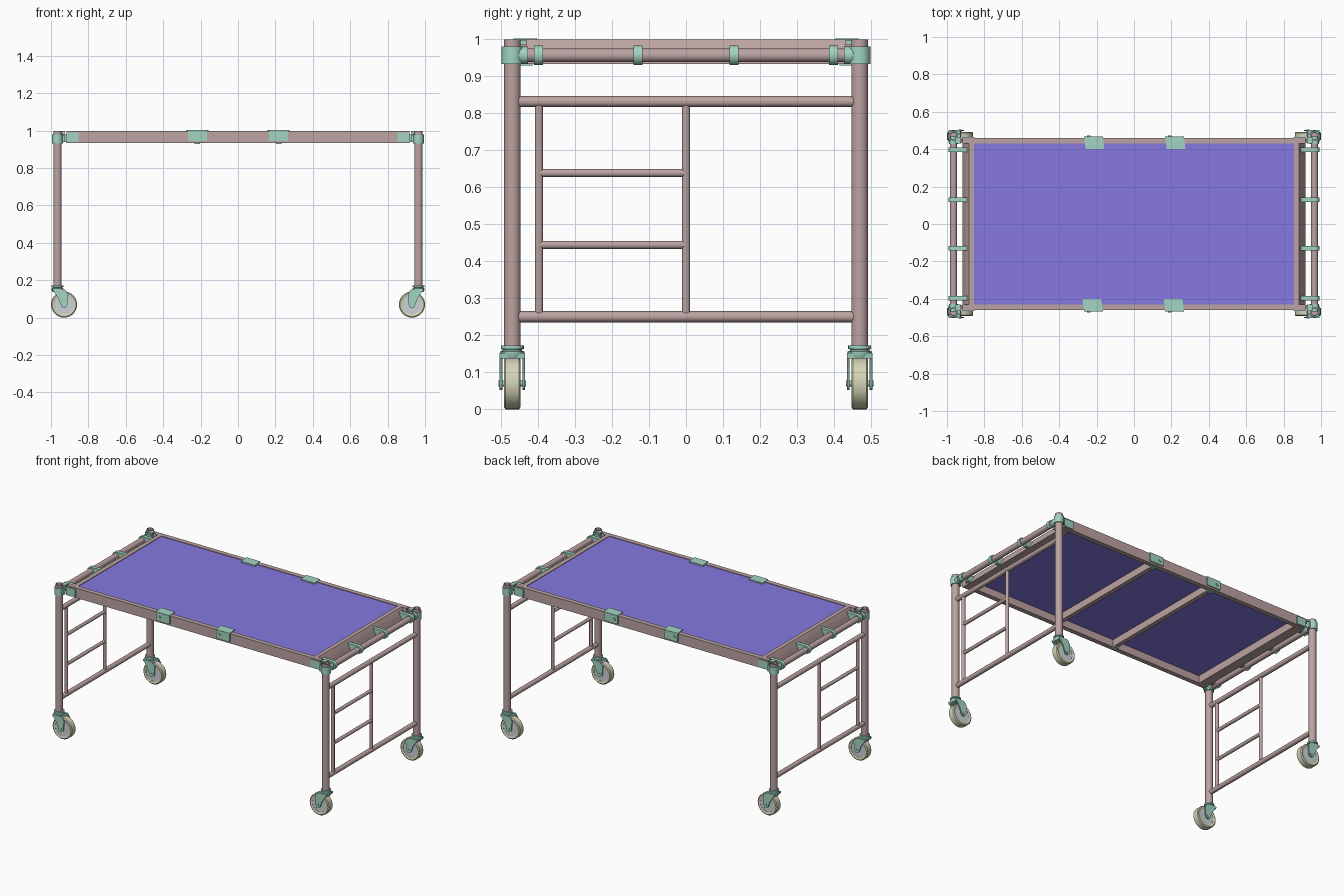
import bpy, bmesh
from math import sin, cos, pi, radians
from mathutils import Vector

if "Cube" in bpy.data.objects:
    bpy.data.objects.remove(bpy.data.objects["Cube"])


def material(name, rgb):
    m = bpy.data.materials.new(name)
    m.diffuse_color = (*rgb, 1)
    m.use_nodes = True
    m.node_tree.nodes["Principled BSDF"].inputs["Base Color"].default_value = m.diffuse_color
    return m


PINK = material("frame_paint", (0.50, 0.37, 0.36))
TEAL = material("fittings", (0.36, 0.66, 0.54))
DECK = material("deck_blue", (0.24, 0.19, 0.75))
TYRE = material("tyre_cream", (0.66, 0.66, 0.48))
GREY = material("hub_grey", (0.60, 0.65, 0.68))


def finish(name, bm, mat, smooth=True):
    bmesh.ops.recalc_face_normals(bm, faces=bm.faces[:])
    me = bpy.data.meshes.new(name)
    bm.to_mesh(me)
    bm.free()
    me.materials.append(mat)
    ob = bpy.data.objects.new(name, me)
    bpy.context.collection.objects.link(ob)
    if smooth:
        bpy.ops.object.select_all(action='DESELECT')
        bpy.context.view_layer.objects.active = ob
        ob.select_set(True)
        bpy.ops.object.shade_smooth_by_angle(angle=radians(35))
    return ob


def box(name, lo, hi, mat):
    bm = bmesh.new()
    bmesh.ops.create_cube(bm, size=1)
    for v in bm.verts:
        v.co = Vector([(a + b) / 2 + c * (b - a) for a, b, c in zip(lo, hi, v.co)])
    return finish(name, bm, mat, False)


def prism(name, pts, a, b, mat):
    """Extrude an x-z outline along y from a to b."""
    bm = bmesh.new()
    f = bm.faces.new([bm.verts.new((x, a, z)) for x, z in pts])
    new = bmesh.ops.extrude_face_region(bm, geom=[f])["geom"]
    for v in new:
        if isinstance(v, bmesh.types.BMVert):
            v.co.y = b
    return finish(name, bm, mat)


def lathe(name, prof, origin, axis, mat, n=24):
    """Revolve (radius, distance) points around an axis; loop is closed."""
    bm = bmesh.new()
    q = Vector((0, 0, 1)).rotation_difference(Vector(axis))
    rings = [[bm.verts.new(q @ Vector((r * cos(2 * pi * i / n), r * sin(2 * pi * i / n), d))
                           + Vector(origin)) for i in range(n)] for r, d in prof]
    for k in range(len(rings)):
        A, B = rings[k], rings[(k + 1) % len(rings)]
        for i in range(n):
            j = (i + 1) % n
            bm.faces.new((A[i], A[j], B[j], B[i]))
    bmesh.ops.remove_doubles(bm, verts=bm.verts[:], dist=1e-5)
    return finish(name, bm, mat)


def rod(name, p, q, r, mat, inner=0.0, n=20):
    d = Vector(q) - Vector(p)
    L = d.length
    return lathe(name, [(inner, 0), (r, 0), (r, L), (inner, L)], p, d.normalized(), mat, n)


PX, PY = 0.965, 0.469      # corner post position
WX, WZ = 0.93, 0.07        # wheel axle

for sx in (-1, 1):
    X = sx * PX
    # end frame: horizontal tubes and offset ladder
    rod("end_lower_rail", (X, -PY, 0.25), (X, PY, 0.25), 0.015, PINK)
    rod("end_upper_rail", (X, -PY, 0.831), (X, PY, 0.831), 0.015, PINK)
    rod("end_top_tube", (X, -PY, 0.956), (X, PY, 0.956), 0.0185, PINK)
    for y in (-0.397, 0):
        rod("ladder_upright", (X, y, 0.255), (X, y, 0.825), 0.011, PINK)
    for z in (0.444, 0.638):
        rod("ladder_rung", (X, -0.397, z), (X, 0, z), 0.011, PINK)

    # sloping end beam of the platform
    prism("deck_end_beam", [(sx * x, z) for x, z in
          ((0.855, 0.933), (0.918, 0.933), (0.918, 0.94), (0.882, 0.998), (0.855, 0.998))],
          -0.432, 0.432, PINK)

    # hooks that hang the platform on the end tubes
    arc = [radians(a) for a in range(90, -76, -15)]
    hook = ([(0.875, 0.9825)] + [(PX + 0.0265 * cos(a), 0.956 + 0.0265 * sin(a)) for a in arc]
            + [(PX + 0.0185 * cos(a), 0.956 + 0.0185 * sin(a)) for a in reversed(arc)]
            + [(0.945, 0.956), (0.94, 0.94), (0.905, 0.936), (0.875, 0.936)])
    for y in (-0.398, -0.13, 0.13, 0.398):
        prism("deck_hook", [(sx * x, z) for x, z in hook], y - 0.012, y + 0.012, TEAL)

    # cross beam under the deck
    bx = sx * 0.215
    box("deck_cross_beam", (bx - 0.014, -0.432, 0.936), (bx + 0.014, 0.432, 0.984), PINK)

    for sy in (-1, 1):
        Y = sy * PY
        # hollow corner post with top sleeve
        lathe("corner_post", [(0, 0.165), (0.0225, 0.165), (0.0225, 0.998), (0.018, 0.998),
                              (0.018, 0.96), (0, 0.96)], (X, Y, 0), (0, 0, 1), PINK)
        rod("post_sleeve", (X, Y, 0.932), (X, Y, 0.98), 0.029, TEAL, 0.021)
        rod("sleeve_tube_collar", (X, Y, 0.956), (X, Y - sy * 0.042, 0.956), 0.0235, TEAL)
        # locking ear beside the sleeve and plate on the rail end
        ex = sorted((sx * 0.928, sx * 0.95))
        ey = sorted((sy * 0.458, sy * 0.482))
        box("lock_ear", (ex[0], ey[0], 0.938), (ex[1], ey[1], 0.976), TEAL)
        px = sorted((sx * 0.852, sx * 0.918))
        py = sorted((sy * 0.455, sy * 0.466))
        box("rail_end_plate", (px[0], py[0], 0.938), (px[1], py[1], 0.99), TEAL)
        tx = sorted((sx * 0.925, sx * 0.955))
        ty = sorted((sy * 0.43, sy * 0.464))
        box("lock_lever", (tx[0], ty[0], 0.985), (tx[1], ty[1], 0.997), TEAL)

        # caster head
        lathe("caster_head", [(0, 0.138), (0.027, 0.138), (0.033, 0.15), (0.033, 0.156),
                              (0.026, 0.158), (0.026, 0.162), (0.031, 0.163), (0.031, 0.172),
                              (0, 0.172)], (X, Y, 0), (0, 0, 1), TEAL)
        # fork crown and the two fork plates
        prism("fork_crown", [(sx * x, z) for x, z in ((0.992, 0.152), (0.99, 0.138),
              (0.965, 0.1405), (0.925, 0.1405), (0.93, 0.152))], Y - 0.034, Y + 0.034, TEAL)
        tip = [(WX - 0.018 * cos(a), WZ - 0.018 * sin(a))
               for a in [radians(t) for t in range(0, 181, 30)]]
        plate = [(0.992, 0.15), (0.925, 0.15), (0.908, 0.125)] + tip + [(0.962, 0.105)]
        for s in (-1, 1):
            prism("fork_plate", [(sx * x, z) for x, z in plate],
                  Y + s * 0.027, Y + s * 0.034, TEAL)
        rod("axle", (sx * WX, Y - 0.037, WZ), (sx * WX, Y + 0.037, WZ), 0.008, TEAL, n=12)

        # wheel with rounded tread and recessed hub
        lathe("wheel", [(0.05, -0.019), (0.064, -0.0225), (0.07, -0.018), (0.07, 0.018),
                        (0.064, 0.0225), (0.05, 0.019)],
              (sx * WX, Y, WZ), (0, 1, 0), TYRE, 40)
        rod("wheel_hub", (sx * WX, Y - 0.0175, WZ), (sx * WX, Y + 0.0175, WZ), 0.051, GREY, n=32)

# platform long rails and their clamps
for sy in (-1, 1):
    y = sorted((sy * 0.43, sy * 0.46))
    box("deck_side_rail", (-0.918, y[0], 0.934), (0.918, y[1], 0.998), PINK)
    for sx in (-1, 1):
        cx = sx * 0.217
        # top flap, outer cheek, bolt and lower catch
        ty = sorted((sy * 0.402, sy * 0.466))
        flap = box("clamp_flap", (cx - 0.05, ty[0], 0.992), (cx + 0.05, ty[1], 1.002), TEAL)
        for v in flap.data.vertices:
            if abs(v.co.y) < 0.43:
                v.co.x += sy * 0.008
        oy = sorted((sy * 0.458, sy * 0.467))
        box("clamp_cheek", (cx - 0.05, oy[0], 0.945), (cx + 0.05, oy[1], 1.0), TEAL)
        rod("clamp_bolt", (cx - 0.025, sy * 0.465, 0.972), (cx - 0.025, sy * 0.472, 0.972),
            0.009, TEAL, n=12)
        iy = sorted((sy * 0.415, sy * 0.45))
        box("clamp_catch", (cx - 0.015, iy[0], 0.929), (cx + 0.015, iy[1], 0.938), TEAL)

# deck panel
box("deck_panel", (-0.858, -0.431, 0.982), (0.858, 0.431, 0.994), DECK)
